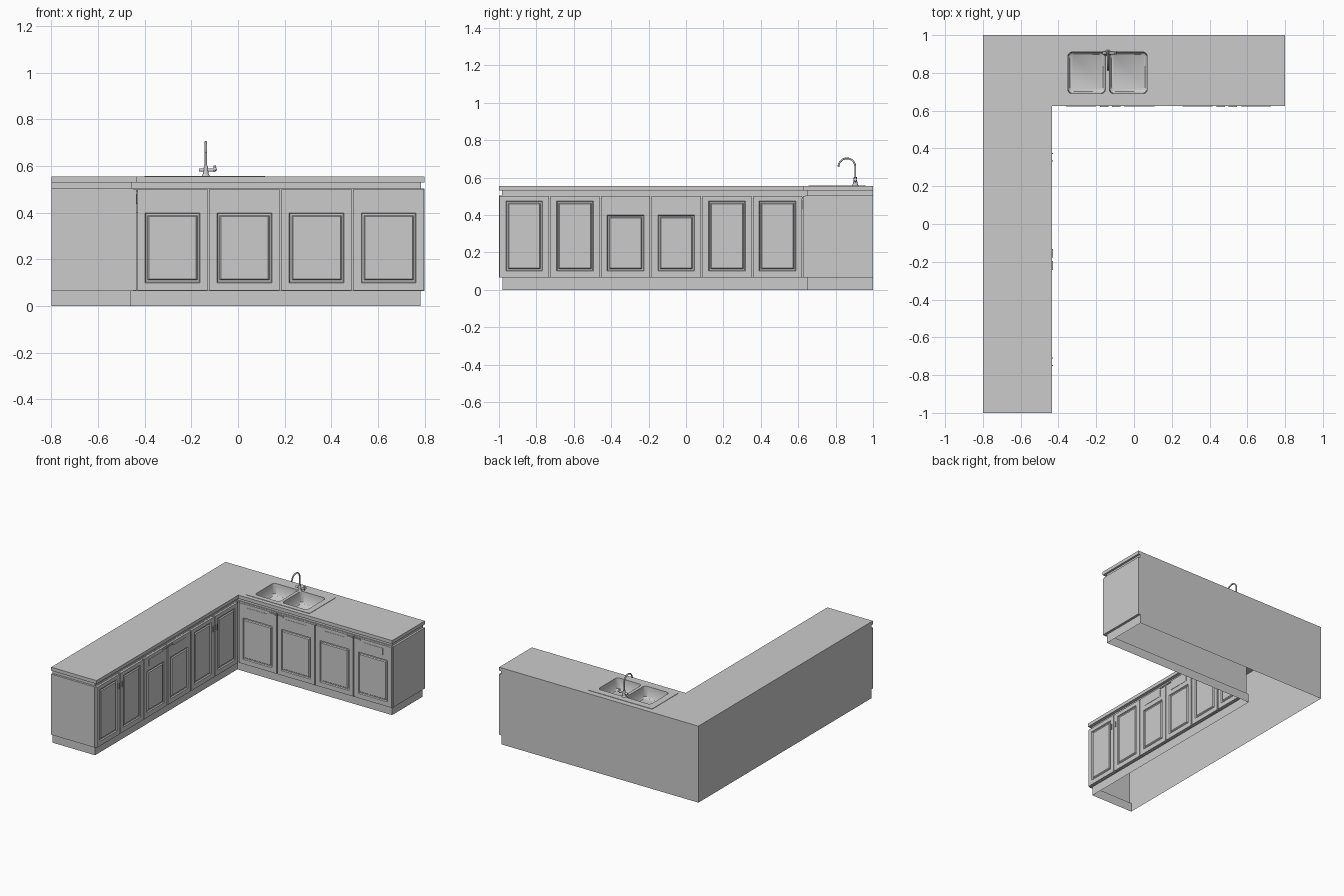
import bpy
import bmesh
import math
from mathutils import Vector, Matrix

if "Cube" in bpy.data.objects:
    bpy.data.objects.remove(bpy.data.objects["Cube"], do_unlink=True)

# Single flat colour
grey = bpy.data.materials.new("plain grey")
grey.use_nodes = True
grey.diffuse_color = (0.6, 0.6, 0.6, 1)
grey.node_tree.nodes["Principled BSDF"].inputs["Base Color"].default_value = (0.6, 0.6, 0.6, 1)


def finish(name, bm, smooth=False):
    mesh = bpy.data.meshes.new(name)
    bm.to_mesh(mesh)
    bm.free()
    mesh.materials.append(grey)
    obj = bpy.data.objects.new(name, mesh)
    bpy.context.collection.objects.link(obj)
    if smooth:
        bpy.ops.object.select_all(action='DESELECT')
        obj.select_set(True)
        bpy.context.view_layer.objects.active = obj
        bpy.ops.object.shade_smooth_by_angle(angle=math.radians(40))
    return obj


def add_loft(bm, loops, start=False, end=False):
    """Join equal loops of points with quads, optionally capping either end."""
    rings = [[bm.verts.new(p) for p in loop] for loop in loops]
    n = len(rings[0])
    for a, b in zip(rings, rings[1:]):
        for i in range(n):
            j = (i + 1) % n
            bm.faces.new((a[i], a[j], b[j], b[i]))
    if start:
        bm.faces.new(rings[0][::-1])
    if end:
        bm.faces.new(rings[-1])


def loft(name, loops, start=False, end=False, smooth=False):
    bm = bmesh.new()
    add_loft(bm, loops, start, end)
    return finish(name, bm, smooth)


def ell(front, ends, z):
    """L-shaped outline; fronts and ends step in, the backs stay flush."""
    x, y = -0.435 - front, 0.625 + front
    pts = [(-0.8, -1 + ends), (x, -1 + ends), (x, y), (0.8 - ends, y), (0.8 - ends, 1), (-0.8, 1)]
    return [(px, py, z) for px, py in pts]


def rounded(x0, x1, y0, y1, r, z):
    pts = []
    for cx, cy, q in ((x1 - r, y1 - r, 0), (x0 + r, y1 - r, 1), (x0 + r, y0 + r, 2), (x1 - r, y0 + r, 3)):
        for k in range(6):
            a = math.pi / 2 * (q + k / 5)
            pts.append((cx + r * math.cos(a), cy + r * math.sin(a), z))
    return pts


# Plinth, carcass and worktop: shells open underneath
loft("plinth", [ell(.025, .018, 0), ell(.025, .018, .065), ell(.015, 0, .065)])
loft("carcass", [ell(.015, 0, .065), ell(.015, 0, .505), ell(.022, .015, .505), ell(.022, .015, .53)])
worktop = loft("worktop", [ell(0, 0, .53), ell(0, 0, .555)], True, True)


# Front placement: u along the run, d outwards from the carcass, w up
def back_run(u, d, w):
    return Vector((u, 0.64 - d, w))


def side_run(u, d, w):
    return Vector((-0.45 + d, u, w))


def rect(place, u0, u1, w0, w1, d):
    return [place(u0, d, w0), place(u1, d, w0), place(u1, d, w1), place(u0, d, w1)]


def plate(bm, place, u0, u1, w0, w1, d0, d1):
    add_loft(bm, [rect(place, u0, u1, w0, w1, d) for d in (d0, d1)], end=True)


FACE = 0.015


def door(name, place, u0, u1, drawer):
    """Door with a grooved raised panel, and a pull plate if it has a drawer."""
    bm = bmesh.new()
    g = 0.004
    box = (u0 + g, u1 - g, .066, .503)
    panel = (u0 + .037, u1 - .037, .1, .4 if drawer else .475)
    steps = [(box, 0, 0), (box, 0, FACE), (panel, 0, FACE), (panel, .004, FACE - .008),
             (panel, .011, FACE - .008), (panel, .016, FACE - .001)]
    loops = [rect(place, b[0] + i, b[1] - i, b[2] + i, b[3] - i, d) for b, i, d in steps]
    add_loft(bm, loops, end=True)
    if drawer:
        mid = (u0 + u1) / 2
        plate(bm, place, mid - .08, mid + .08, .432, .48, FACE, FACE + .002)
    return finish(name, bm)


def handle_pair(name, place, u, tall):
    bm = bmesh.new()
    for s in (-1, 1):
        if tall:
            a, b, w0, w1 = u + s * .017, u + s * .023, .4, .44
        else:
            a, b, w0, w1 = u + s * .009, u + s * .055, .489, .497
        plate(bm, place, min(a, b), max(a, b), w0, w1, FACE, FACE + .006)
    return finish(name, bm)


# Sink run: four drawer doors
step = 1.235 / 4
for i in range(4):
    door("sink_run_door", back_run, -.435 + i * step, -.435 + (i + 1) * step, True)
for i in (1, 3):
    handle_pair("sink_run_handles", back_run, -.435 + i * step, False)

# Long run: six doors, the middle two with drawers
step = 1.625 / 6
for i in range(6):
    door("long_run_door", side_run, -1 + i * step, -1 + (i + 1) * step, i in (2, 3))
for i in (1, 3, 5):
    handle_pair("long_run_handles", side_run, -1 + i * step, i != 3)

# Sink rim with two basins cut through rim and worktop
rim = loft("sink_rim", [rounded(-.4, .115, .655, .96, .012, z) for z in (.5552, .558)], True, True)
for x0, x1 in ((-.35, -.152), (-.13, .07)):
    cutter = loft("basin_cutter", [rounded(x0, x1, .69, .91, .022, z) for z in (.5, .6)], True, True)
    cutter.hide_render = True
    for target in (worktop, rim):
        mod = target.modifiers.new("basin_cut", 'BOOLEAN')
        mod.operation = 'DIFFERENCE'
        mod.solver = 'EXACT'
        mod.object = cutter
        bpy.context.view_layer.objects.active = target
        bpy.ops.object.modifier_apply(modifier=mod.name)
    bpy.data.objects.remove(cutter, do_unlink=True)
    loft("sink_basin", [rounded(x0 + i, x1 - i, .69 + i, .91 - i, .022, z)
                        for i, z in ((0, .558), (.003, .485), (.012, .475))], end=True, smooth=True)

# Tap: gooseneck spout
tx, ty = -.138, .905
curve = bpy.data.curves.new("tap_spout", 'CURVE')
curve.dimensions = '3D'
curve.bevel_depth = .005
curve.bevel_resolution = 3
curve.use_fill_caps = True
path = [(tx, ty, .556)]
for k in range(15):
    a = math.pi * k / 14
    path.append((tx, ty - .045 + .045 * math.cos(a), .658 + .045 * math.sin(a)))
spline = curve.splines.new('POLY')
spline.points.add(len(path) - 1)
for point, co in zip(spline.points, path):
    point.co = (*co, 1)
curve.materials.append(grey)
spout = bpy.data.objects.new("tap_spout", curve)
bpy.context.collection.objects.link(spout)


def rod(name, a, b, r0, r1):
    a, b = Vector(a), Vector(b)
    turn = (b - a).to_track_quat('Z', 'Y').to_matrix().to_4x4()
    bm = bmesh.new()
    bmesh.ops.create_cone(bm, cap_ends=True, segments=16, radius1=r0, radius2=r1,
                          depth=(b - a).length, matrix=Matrix.Translation((a + b) / 2) @ turn)
    return finish(name, bm, True)


# Tap body, cross bar and control knob
rod("tap_base", (tx, ty, .556), (tx, ty, .566), .018, .013)
rod("tap_body", (tx, ty, .566), (tx, ty, .602), .012, .008)
rod("tap_cross_bar", (tx - .03, ty, .583), (tx + .03, ty, .583), .007, .007)
rod("tap_knob_stem", (tx + .028, ty, .583), (tx + .046, ty, .59), .006, .009)
rod("tap_knob", (tx + .038, ty, .574), (tx + .038, ty, .602), .004, .006)
